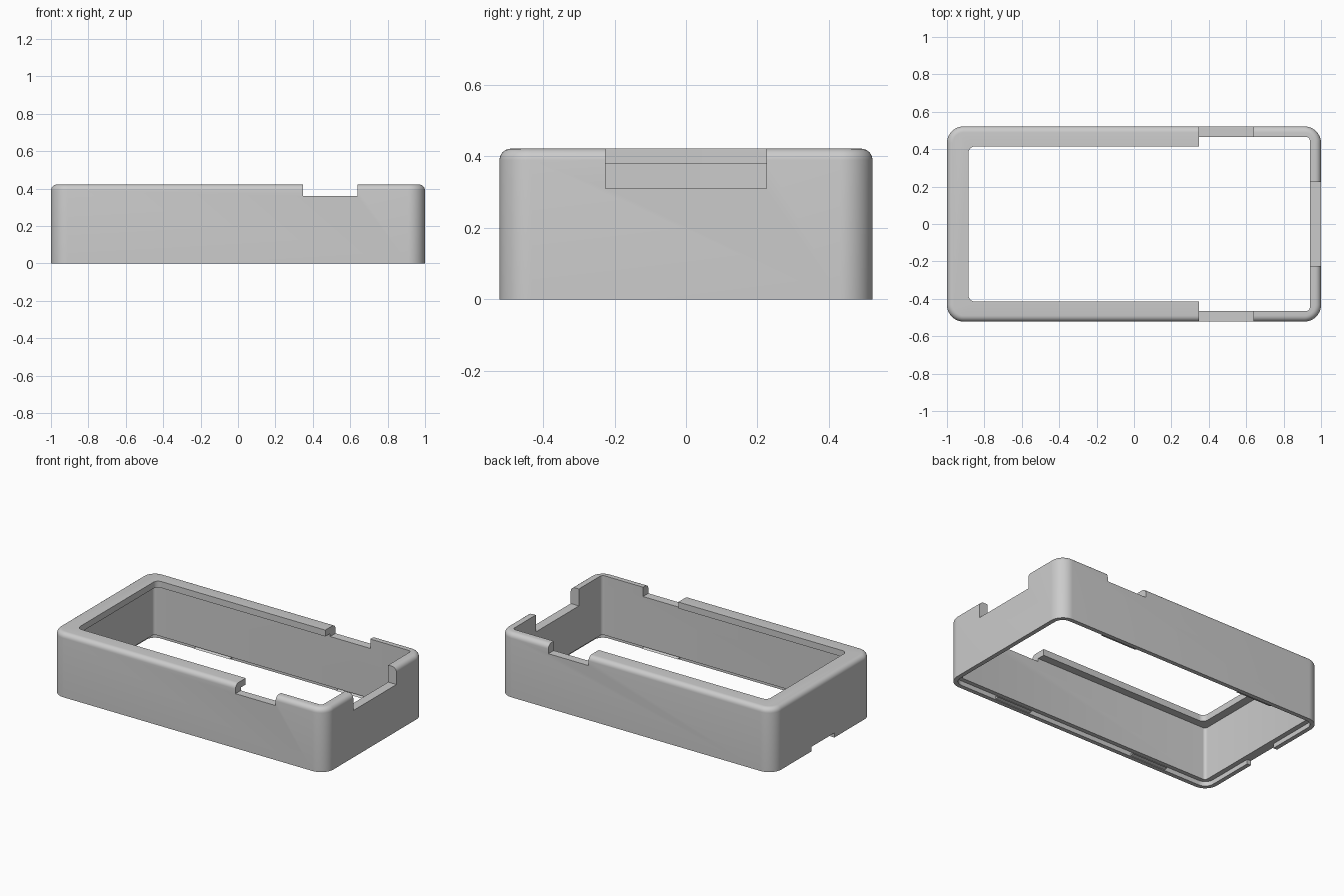
import bpy, bmesh, math

cube = bpy.data.objects.get("Cube")
if cube:
    bpy.data.objects.remove(cube, do_unlink=True)

grey = bpy.data.materials.new("plain_grey")
grey.use_nodes = True
COLOUR = (0.6, 0.6, 0.6, 1)
grey.diffuse_color = COLOUR
grey.node_tree.nodes["Principled BSDF"].inputs["Base Color"].default_value = COLOUR


def finish(bm, name):
    bmesh.ops.recalc_face_normals(bm, faces=bm.faces)
    mesh = bpy.data.meshes.new(name)
    bm.to_mesh(mesh)
    bm.free()
    mesh.materials.append(grey)
    ob = bpy.data.objects.new(name, mesh)
    bpy.context.collection.objects.link(ob)
    return ob


def prism(name, x0, x1, hy, z0, z1, radius=0, steps=12, top_bevel=0):
    """Upright block, symmetric in y, with rounded corners and an optional top fillet."""
    outline = []
    for i, (x, y) in enumerate([(x1, hy), (x0, hy), (x0, -hy), (x1, -hy)]):
        if not radius:
            outline.append((x, y))
            continue
        cx = x - math.copysign(radius, x - (x0 + x1) / 2)
        cy = y - math.copysign(radius, y)
        for k in range(steps + 1):
            a = math.pi / 2 * (i + k / steps)
            outline.append((cx + radius * math.cos(a), cy + radius * math.sin(a)))
    bm = bmesh.new()
    base = bm.faces.new([bm.verts.new((x, y, z0)) for x, y in outline])
    new = bmesh.ops.extrude_face_region(bm, geom=[base], use_keep_orig=True)["geom"]
    bmesh.ops.translate(bm, vec=(0, 0, z1 - z0),
                        verts=[g for g in new if isinstance(g, bmesh.types.BMVert)])
    if top_bevel:
        rim = [e for e in bm.edges if all(v.co.z > z1 - 1e-5 for v in e.verts)]
        bmesh.ops.bevel(bm, geom=rim, offset=top_bevel, segments=6, profile=0.5, affect='EDGES')
    return finish(bm, name)


# Outer case with rounded corners and a filleted top edge
case = prism("case_shell", -1, 1, 0.522, 0, 0.422, 0.09, 16, 0.032)

cutters = [
    # Main cavity under the top lip
    prism("cavity_cutter", -0.94, 0.94, 0.466, -0.1, 0.38, 0.02, 6),
    # Rebate around the bottom edge
    prism("rebate_cutter", -0.972, 0.972, 0.494, -0.1, 0.03, 0.06, 12),
    # Top window that leaves the lip
    prism("window_cutter", -0.885, 0.6, 0.415, 0.3, 0.5, 0.035, 8),
    # Gaps in both long walls
    prism("side_gap_cutter", 0.347, 0.64, 0.6, 0.36, 0.5),
    # Lipless opening at the right-hand end
    prism("open_end_cutter", 0.4, 0.94, 0.466, 0.37, 0.5, 0.02, 6),
    # Port in the end wall
    prism("port_cutter", 0.9, 1.1, 0.225, 0.31, 0.5),
    # Pry notch in the bottom of the other end
    prism("pry_notch_cutter", -1.1, -0.955, 0.12, -0.1, 0.03),
]

bpy.context.view_layer.objects.active = case
for cutter in cutters:
    cutter.hide_render = True
    mod = case.modifiers.new(cutter.name, 'BOOLEAN')
    mod.operation, mod.solver, mod.object = 'DIFFERENCE', 'EXACT', cutter
    bpy.ops.object.modifier_apply(modifier=mod.name)
    bpy.data.objects.remove(cutter, do_unlink=True)

bpy.ops.object.select_all(action='DESELECT')
case.select_set(True)
bpy.ops.object.shade_smooth_by_angle(angle=math.radians(30))

# Wedge-shaped snap ridges inside the bottom rim
for side, side_name in ((1, "back"), (-1, "front")):
    for x, end_name in ((-0.52, "right"), (0.52, "left")):
        bm = bmesh.new()
        ends = [[bm.verts.new((x + dx, side * y, z))
                 for y, z in ((0.5, 0.002), (0.5, 0.028), (0.472, 0.01))]
                for dx in (-0.13, 0.13)]
        for end in ends:
            bm.faces.new(end)
        for i in range(3):
            j = (i + 1) % 3
            bm.faces.new((ends[0][i], ends[0][j], ends[1][j], ends[1][i]))
        finish(bm, f"snap_ridge_{side_name}_{end_name}")
